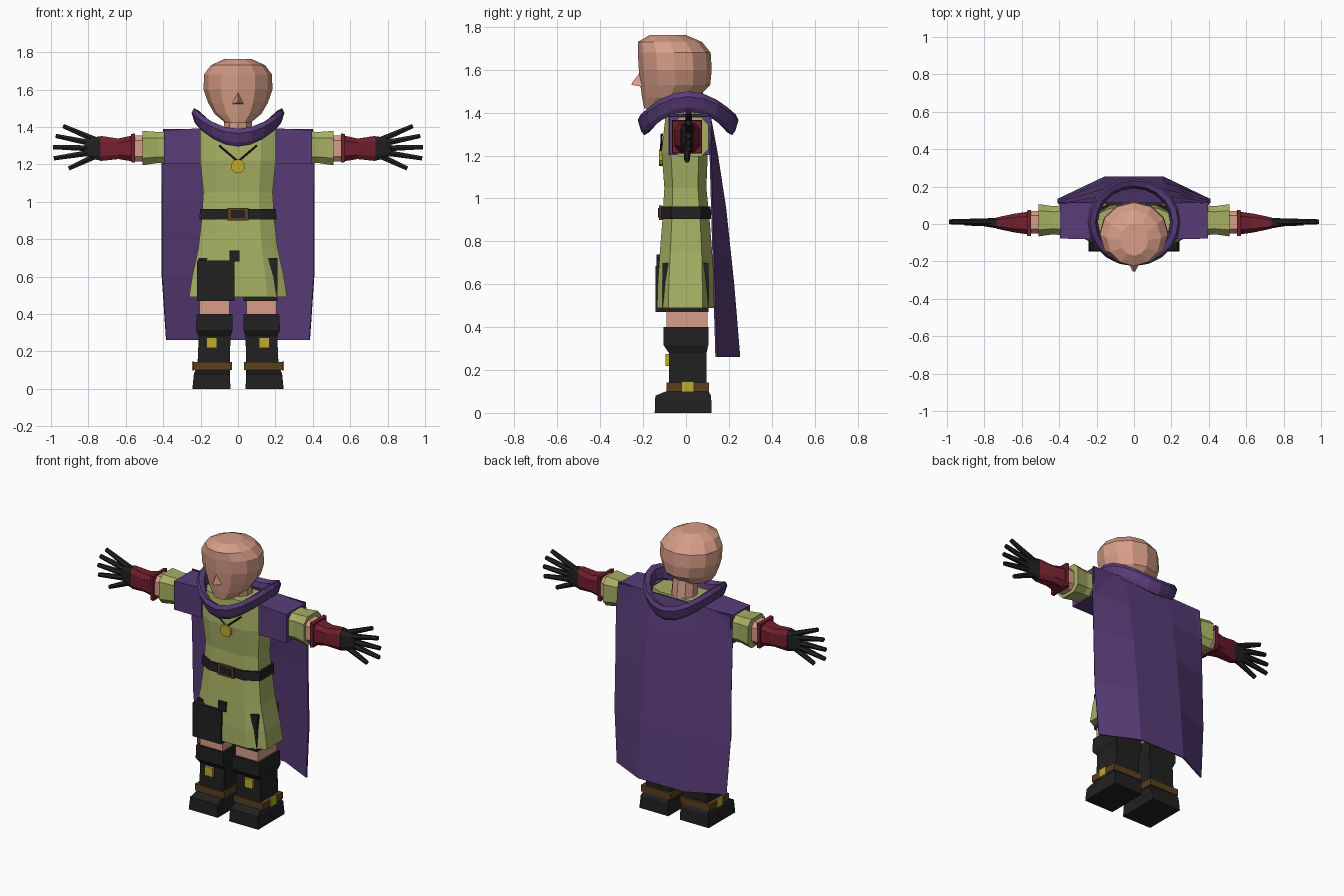
import bpy, bmesh
from math import sin, cos, pi
from mathutils import Vector

old = bpy.data.objects.get("Cube")
if old:
    bpy.data.objects.remove(old)


def material(name, rgb):
    m = bpy.data.materials.new(name)
    m.use_nodes = True
    m.diffuse_color = (*rgb, 1)
    bsdf = m.node_tree.nodes["Principled BSDF"]
    bsdf.inputs["Base Color"].default_value = (*rgb, 1)
    bsdf.inputs["Roughness"].default_value = 0.9
    return m


SKIN = material("skin", (0.68, 0.34, 0.245))
PURPLE = material("purple cloth", (0.1, 0.046, 0.19))
OLIVE = material("olive cloth", (0.38, 0.43, 0.125))
MAROON = material("maroon leather", (0.17, 0.014, 0.028))
BLACK = material("black leather", (0.015, 0.015, 0.015))
BROWN = material("brown leather", (0.1, 0.05, 0.013))
GOLD = material("gold", (0.53, 0.4, 0.027))

SQUARE = [(-1, -1), (1, -1), (1, 1), (-1, 1)]
C = 0.6
CHAMFER = [(-C, -1), (C, -1), (1, -C), (1, C), (C, 1), (-C, 1), (-1, C), (-1, -C)]


def round_shape(n):
    return [(sin(2 * pi * i / n), -cos(2 * pi * i / n)) for i in range(n)]


def build(name, rings, mat, closed=False):
    """Skin a list of point rings; cap the ends or join them into a loop."""
    bm = bmesh.new()
    vs = [[bm.verts.new(p) for p in ring] for ring in rings]
    n = len(vs[0])
    pairs = list(zip(vs, vs[1:]))
    if closed:
        pairs.append((vs[-1], vs[0]))
    else:
        bm.faces.new(vs[0])
        bm.faces.new(vs[-1])
    for a, b in pairs:
        for i in range(n):
            j = (i + 1) % n
            bm.faces.new((a[i], a[j], b[j], b[i]))
    bmesh.ops.recalc_face_normals(bm, faces=bm.faces)
    me = bpy.data.meshes.new(name)
    bm.to_mesh(me)
    bm.free()
    me.materials.append(mat)
    ob = bpy.data.objects.new(name, me)
    bpy.context.collection.objects.link(ob)
    return ob


def loft(name, sections, mat, shape=SQUARE, axis="z", side=1):
    """Sections are (position on axis, centre a, centre b, radius a, radius b)."""
    rings = []
    for t, ca, cb, ra, rb in sections:
        ring = []
        for a, b in shape:
            u, v = ca + a * ra, cb + b * rb
            x, y, z = {"z": (u, v, t), "x": (t, u, v), "y": (u, t, v)}[axis]
            ring.append((x * side, y, z))
        rings.append(ring)
    return build(name, rings, mat)


def box(name, x, y, z, mat, side=1):
    cx, rx, cy, ry = sum(x) / 2, (x[1] - x[0]) / 2, sum(y) / 2, (y[1] - y[0]) / 2
    return loft(name, [(h, cx, cy, rx, ry) for h in z], mat, side=side)


def stick(name, p, q, r0, r1, mat, n=6):
    p, q = Vector(p), Vector(q)
    d = (q - p).normalized()
    e = d.cross(Vector((0, 1, 0))).normalized()
    f = d.cross(e)
    return build(name, [[c + (e * a + f * b) * r for a, b in round_shape(n)]
                        for c, r in ((p, r0), (q, r1))], mat)


# Head, nose and neck
loft("head", [(1.42, 0, -.14, .065, .055), (1.47, 0, -.075, .125, .13),
              (1.53, 0, -.05, .16, .163), (1.6, 0, -.05, .184, .17),
              (1.68, 0, -.055, .182, .17), (1.73, 0, -.075, .145, .15),
              (1.762, 0, -.085, .075, .085)], SKIN, round_shape(12))
build("nose", [[(-.035, -.195, 1.52), (.035, -.195, 1.52), (0, -.205, 1.6)],
               [(-.006, -.255, 1.53), (.006, -.255, 1.53), (0, -.25, 1.542)]], SKIN)
loft("neck", [(1.33, 0, .02, .08, .08), (1.52, 0, 0, .075, .075)], SKIN, round_shape(10))

# Draped collar: a ring that dips at the front and back
rings = []
for i in range(20):
    t = 2 * pi * i / 20
    drop = 1.455 - .11 * cos(t) ** 2
    rings.append([((.218 + r) * sin(t), .01 - (.205 + r) * cos(t), drop + h)
                  for r, h in ((-.025, -.035), (0, -.05), (.015, -.03),
                               (.03, .02), (.018, .045), (-.012, .03))])
build("collar", rings, PURPLE, closed=True)

# Tunic, belt and buckle
loft("tunic", [(.49, 0, -.002, .262, .133), (.6, 0, -.002, .245, .13),
               (.75, 0, 0, .212, .122), (.9, 0, 0, .195, .11),
               (1.05, 0, -.003, .185, .098), (1.22, 0, -.006, .202, .108),
               (1.39, 0, -.005, .208, .09)], OLIVE, CHAMFER)
loft("belt", [(.905, 0, 0, .206, .117), (.962, 0, 0, .203, .115)], BLACK, CHAMFER)
box("buckle_frame", (-.055, .055), (-.126, -.11), (.9, .967), BROWN)
box("buckle_centre", (-.038, .038), (-.13, -.12), (.912, .955), BLACK)

# Open front panel showing the dark breeches
box("breeches_panel", (-.218, -.018), (-.143, -.08), (.47, .685), BLACK)
box("breeches_slit", (-.045, .008), (-.138, -.1), (.68, .738), BLACK)

# Pendant on a cord
loft("pendant", [(-.127, 0, 1.19, .038, .038), (-.108, 0, 1.19, .038, .038)],
     GOLD, round_shape(10), "y")

# Cape: faceted sheet that bells out behind
cape = []
levels = [(1.39, .4, .11, .115), (1.2, .41, .118, .15), (.95, .408, .125, .188),
          (.6, .408, .135, .225), (.26, .385, .145, .253)]
for z, w, edge, back in levels:
    outer = [(-w, edge), (-.16, back), (.16, back), (w, edge)]
    inner = [(x * .99, y - .008) for x, y in reversed(outer)]
    cape.append([(x, y, z) for x, y in outer + inner])
build("cape", cape, PURPLE)

FINGERS = [((.75, .012, 1.325), (.935, .012, 1.405)), ((.77, .012, 1.31), (.975, .012, 1.352)),
           ((.77, .012, 1.285), (.99, .012, 1.292)), ((.77, .012, 1.265), (.985, .012, 1.232)),
           ((.75, .005, 1.25), (.905, .005, 1.178))]

for s, tag in ((1, "left"), (-1, "right")):
    # Arm
    stick(tag + "_cord", (s * .1, -.113, 1.3), (0, -.117, 1.215), .005, .005, BLACK, 4)
    loft(tag + "_shoulder_cape", [(.2, .015, 1.298, .097, .095), (.395, .02, 1.292, .098, .09)],
         PURPLE, axis="x", side=s)
    loft(tag + "_sleeve", [(.385, .02, 1.29, .08, .085), (.43, .02, 1.29, .075, .083),
                           (.51, .02, 1.287, .086, .092)], OLIVE, CHAMFER, "x", s)
    loft(tag + "_forearm", [(.5, .01, 1.285, .06, .07), (.57, .01, 1.285, .06, .07)],
         SKIN, CHAMFER, "x", s)
    loft(tag + "_gauntlet_cuff", [(.55, .005, 1.287, .07, .078), (.572, .005, 1.287, .068, .075)],
         MAROON, axis="x", side=s)
    loft(tag + "_gauntlet", [(.57, .005, 1.285, .06, .068), (.64, .005, 1.283, .05, .055),
                             (.735, .005, 1.285, .03, .067)], MAROON, CHAMFER, "x", s)
    loft(tag + "_palm", [(.73, .005, 1.285, .029, .066), (.79, .008, 1.287, .022, .055),
                         (.82, .012, 1.288, .014, .035)], BLACK, CHAMFER, "x", s)
    for k, (p, q) in enumerate(FINGERS):
        stick(f"{tag}_finger_{k + 1}", (s * p[0], *p[1:]), (s * q[0], *q[1:]), .019, .013, BLACK)

    # Leg
    box(tag + "_breeches", (.03, .21), (-.11, .105), (.47, .7), BLACK, s)
    box(tag + "_knee", (.045, .205), (-.09, .1), (.38, .48), SKIN, s)
    loft(tag + "_boot", [(.05, .13, .01, .088, .09), (.14, .13, .008, .086, .087),
                         (.28, .125, .008, .085, .088), (.315, .127, 0, .098, .104),
                         (.4, .125, 0, .095, .105)], BLACK, side=s)
    loft(tag + "_foot", [(0, .142, -.013, .102, .133), (.08, .14, -.013, .096, .13),
                         (.1, .138, .005, .09, .1)], BLACK, side=s)
    box(tag + "_ankle_strap", (.033, .24), (-.09, .108), (.1, .142), BROWN, s)
    box(tag + "_ankle_buckle", (.235, .247), (-.02, .037), (.097, .146), GOLD, s)
    box(tag + "_shin_plate", (.112, .168), (-.096, -.07), (.218, .275), GOLD, s)
